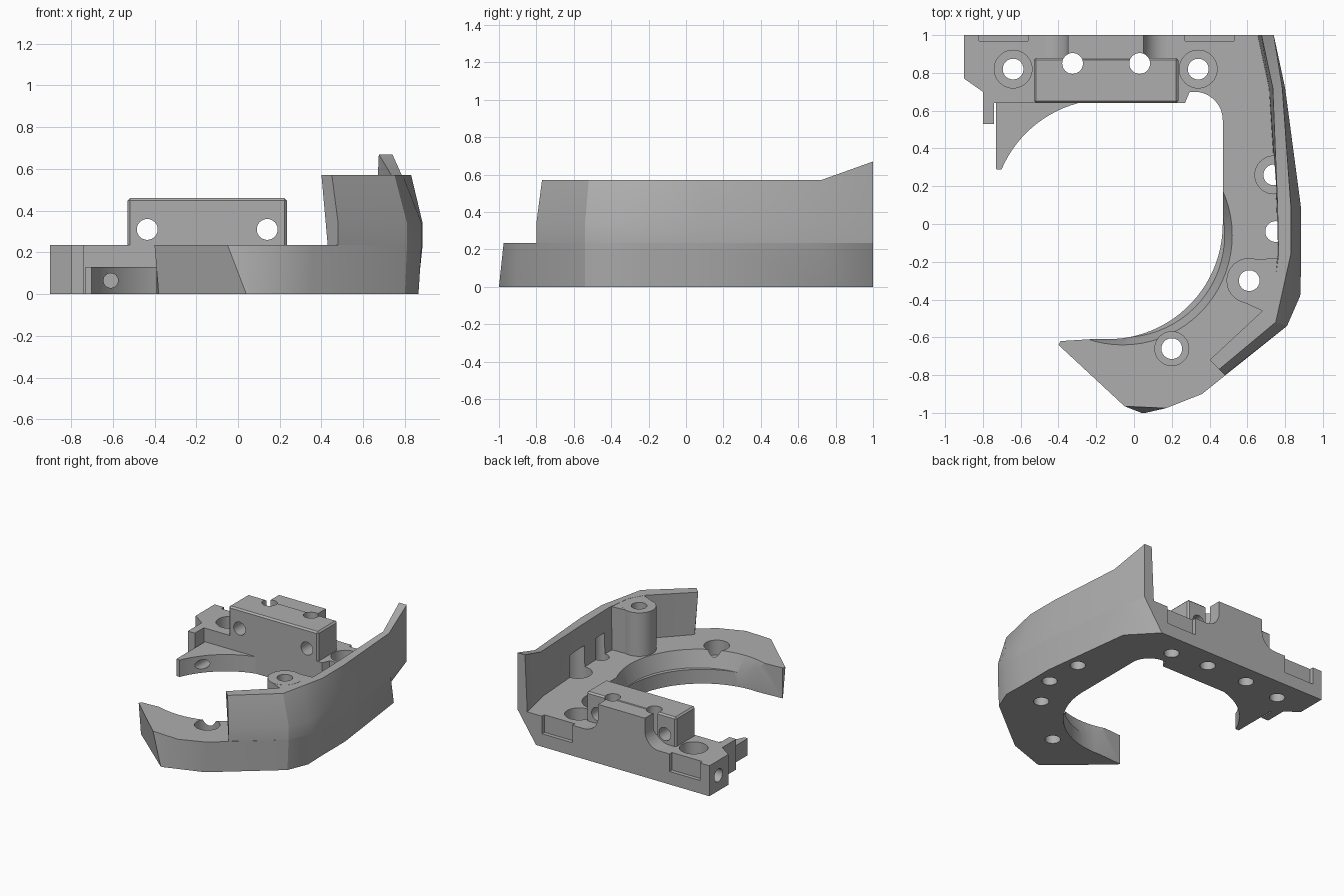
import bpy, bmesh, math
from mathutils import Matrix

cube = bpy.data.objects.get("Cube")
if cube:
    bpy.data.objects.remove(cube, do_unlink=True)

GREY = (0.42, 0.42, 0.42, 1)
mat = bpy.data.materials.new("plain grey")
mat.use_nodes = True
mat.diffuse_color = GREY
mat.node_tree.nodes["Principled BSDF"].inputs["Base Color"].default_value = GREY

FLOOR = 0.235   # top of the base
MID = 0.34      # widest level of the wall
RIM = 0.57      # top of the wall


def finish(name, bm):
    bmesh.ops.recalc_face_normals(bm, faces=bm.faces)
    mesh = bpy.data.meshes.new(name)
    bm.to_mesh(mesh)
    bm.free()
    obj = bpy.data.objects.new(name, mesh)
    bpy.context.collection.objects.link(obj)
    mesh.materials.append(mat)
    return obj


def loft(name, rings):
    """Skin a row of closed rings and cap both ends."""
    bm = bmesh.new()
    rows = [[bm.verts.new(p) for p in ring] for ring in rings]
    n = len(rows[0])
    for a, b in zip(rows, rows[1:]):
        for i in range(n):
            j = (i + 1) % n
            bm.faces.new((a[i], a[j], b[j], b[i]))
    bm.faces.new(rows[0])
    bm.faces.new(rows[-1])
    return finish(name, bm)


def prism(name, points, z0, z1):
    return loft(name, [[(x, y, z) for x, y in points] for z in (z0, z1)])


def box(name, x0, x1, y0, y1, z0, z1):
    return prism(name, [(x0, y0), (x1, y0), (x1, y1), (x0, y1)], z0, z1)


def drum(name, centre, r0, length, axis="Z", r1=None, sides=40):
    bm = bmesh.new()
    turn = {"Z": Matrix(), "X": Matrix.Rotation(math.pi / 2, 4, "Y"),
            "Y": Matrix.Rotation(math.pi / 2, 4, "X")}[axis]
    bmesh.ops.create_cone(bm, cap_ends=True, segments=sides, radius1=r0,
                          radius2=r0 if r1 is None else r1, depth=length,
                          matrix=Matrix.Translation(centre) @ turn)
    return finish(name, bm)


def arc(cx, cy, r, start, end, steps):
    out = []
    for i in range(steps + 1):
        t = math.radians(start + (end - start) * i / steps)
        out.append((cx + r * math.cos(t), cy + r * math.sin(t)))
    return out


def upright(x, y, r, z0, z1):
    return drum("cutter", (x, y, (z0 + z1) / 2), r, z1 - z0)


def bake(obj):
    graph = bpy.context.evaluated_depsgraph_get()
    mesh = bpy.data.meshes.new_from_object(obj.evaluated_get(graph))
    obj.modifiers.clear()
    obj.data = mesh


def carve(obj, cutters):
    for c in cutters:
        c.hide_render = True
        mod = obj.modifiers.new("cut", "BOOLEAN")
        mod.operation = "DIFFERENCE"
        mod.solver = "EXACT"
        mod.object = c
    bake(obj)


def bevel(obj, width):
    mod = obj.modifiers.new("bevel", "BEVEL")
    mod.width = width
    mod.limit_method = "ANGLE"
    mod.angle_limit = math.radians(50)
    bake(obj)


# Base: outer edge flares from floor to top, inner edge is upright
outer_low = [(.58, 1), (.77, .8), (.86, .08), (.86, -.2), (.865, -.38),
             (.8, -.54), (.35, -.9), (.06, -1), (.04, -1), (-.38, -.64)]
outer_top = [(.74, 1), (.8, .72), (.885, .08), (.885, -.2), (.88, -.38),
             (.81, -.54), (.36, -.9), (.17, -.975), (-.05, -.965), (-.4, -.64)]
inner = [(-.39, -.62)] + arc(-.14, 0, .61, -95, 0, 24)
inner += arc(.32, .55, .15, 0, 100, 10)
inner += [(.27, .64), (-.74, .64), (-.74, .53), (-.8, .53), (-.8, .7),
          (-.9, .77), (-.9, 1)]
base = loft("base_frame", [[(x, y, 0) for x, y in outer_low + inner],
                           [(x, y, FLOOR) for x, y in outer_top + inner]])

# Side wall: sections of outer low, outer top, inner top, inner low
sections = [
    ((.74, 1), (.74, 1), (.675, 1), (.655, 1)),
    ((.8, .72), (.785, .72), (.735, .72), (.715, .72)),
    ((.885, .08), (.83, .1), (.76, .1), (.755, .1)),
    ((.885, -.2), (.83, -.16), (.765, -.16), (.76, -.16)),
    ((.88, -.38), (.79, -.34), (.74, -.35), (.735, -.35)),
    ((.81, -.54), (.75, -.52), (.68, -.46), (.68, -.46)),
    ((.48, -.8), (.45, -.77), (.4, -.72), (.43, -.72)),
]
rings = []
for low, top, in_top, in_low in sections:
    z = RIM + (0.1 if low[1] == 1 else 0)
    rings.append([(*low, FLOOR), (*low, MID), (*top, z), (*in_top, z), (*in_low, FLOOR)])
wall = loft("side_wall", rings)

# Screw boss and the web joining it to the wall
boss = drum("screw_boss", (.61, -.3, (FLOOR + RIM) / 2), .12, RIM - FLOOR)
web = prism("boss_web", [(.61, -.19), (.76, -.18), (.74, -.38), (.68, -.46), (.57, -.41)],
            FLOOR, RIM - .001)

# Raised mounting block and its filleted rear spine
block = box("mounting_block", -.53, .235, .64, .88, FLOOR - .02, .46)
bevel(block, .012)
left = arc(-.47, .355, .12, -90, 0, 8) + [(-.35, .455)]
profile = left + [(-.3 - x, z) for x, z in reversed(left)]
spine = loft("block_spine", [[(x, y, z) for x, z in profile] for y in (.87, 1)])

# Low curved hook under the block
hook_points = arc(-.14, .05, .61, 157, 105, 14) + [(-.3, .65), (-.73, .65), (-.73, .29)]
hook = prism("curved_hook", hook_points, 0, .13)

# Cutters: upright screw holes, counterbores, cross holes and scoops
screws = [(-.64, .82), (-.325, .85), (.03, .85), (.34, .82),
          (.74, .26), (.75, -.04), (.61, -.3), (.2, -.66)]
holes = [upright(x, y, .055, -.1, .4 if .7 < x else .8) for x, y in screws]
bores = [upright(x, y, .1 if y > 0 else .09, .12, .4)
         for x, y in (screws[0], screws[3], screws[4], screws[7])]
cross = [drum("cutter", (x, .8, .31), .05, .8, "Y") for x in (-.435, .14)]
end_hole = drum("cutter", (-.9, .89, .12), .05, .3, "X")
hook_hole = drum("cutter", (-.61, .6, .065), .035, .5, "Y")
ledge = drum("cutter", (-.06, -.06, .18), .54, .14, r1=.585, sides=72)
scoops = [box("cutter", a, b, .97, 1.1, .1, .3) for a, b in ((-.82, -.56), (.27, .53))]
corner = prism("cutter", [(-1, .9), (-.86, 1.04), (-1, 1.04)], -.1, .3)

carve(base, holes + bores + scoops + [end_hole, ledge])
carve(wall, holes[4:6] + bores[2:3])
carve(boss, [holes[6]])
carve(web, [holes[6]])
carve(block, holes[1:3] + cross)
carve(spine, holes[1:3])
carve(hook, [hook_hole])

for c in holes + bores + cross + scoops + [end_hole, hook_hole, ledge, corner]:
    bpy.data.objects.remove(c, do_unlink=True)

# Smooth round faces, keep edges crisp
bpy.ops.object.select_all(action="DESELECT")
for obj in (base, wall, boss, web, block, spine, hook):
    obj.select_set(True)
    bpy.context.view_layer.objects.active = obj
bpy.ops.object.shade_smooth_by_angle(angle=math.radians(25))
